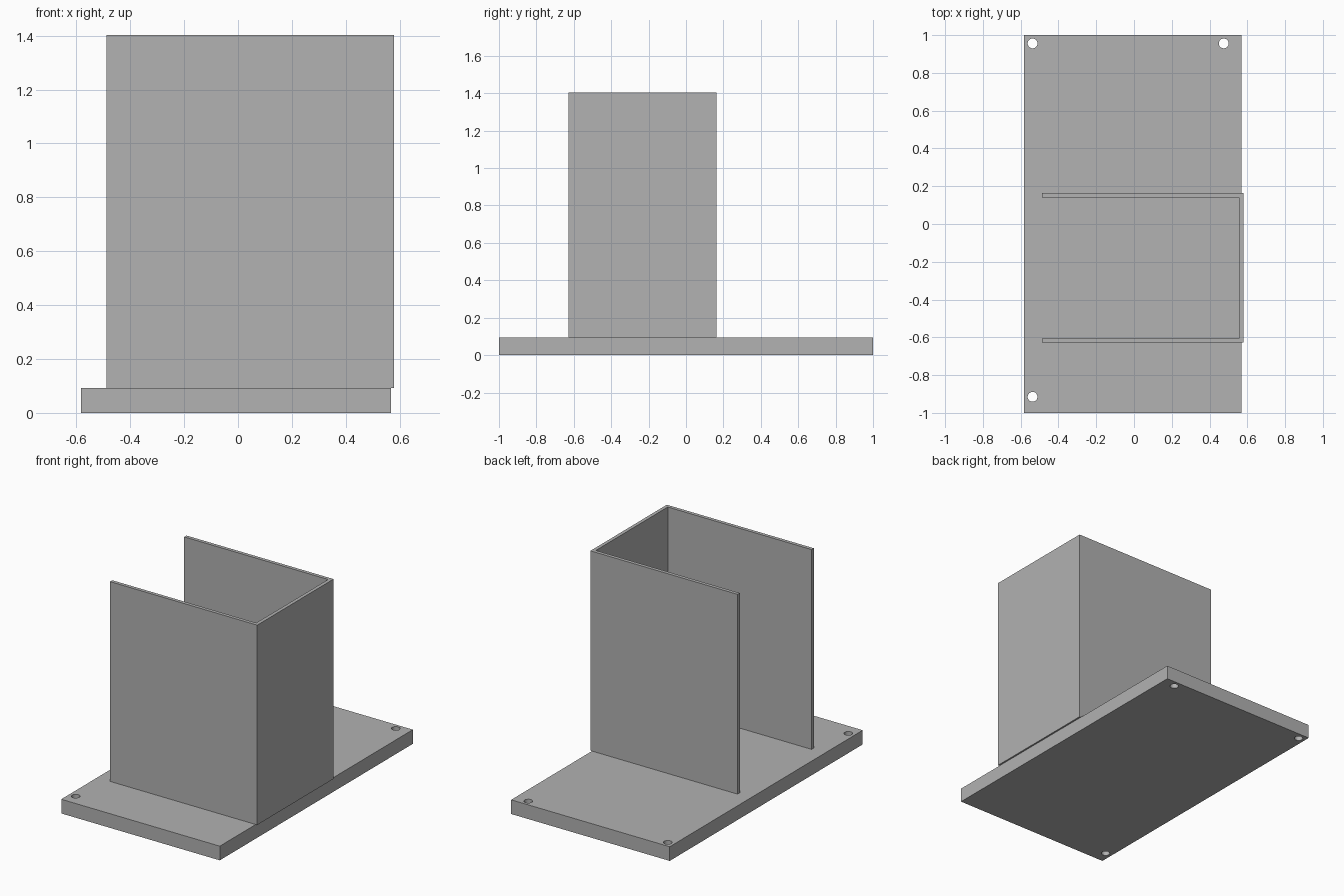
import bpy
import bmesh

cube = bpy.data.objects.get("Cube")
if cube:
    bpy.data.objects.remove(cube, do_unlink=True)

# Single grey material
grey = bpy.data.materials.new("plain_grey")
grey.use_nodes = True
GREY = (0.445, 0.445, 0.445, 1)
grey.diffuse_color = GREY
grey.node_tree.nodes["Principled BSDF"].inputs["Base Color"].default_value = GREY


def prism(name, outline, z0, z1):
    """Extrude a flat outline upward from z0 to z1."""
    bm = bmesh.new()
    face = bm.faces.new([bm.verts.new((x, y, z0)) for x, y in outline])
    grown = bmesh.ops.extrude_face_region(bm, geom=[face])["geom"]
    top = [v for v in grown if isinstance(v, bmesh.types.BMVert)]
    bmesh.ops.translate(bm, verts=top, vec=(0, 0, z1 - z0))
    bmesh.ops.recalc_face_normals(bm, faces=bm.faces)
    mesh = bpy.data.meshes.new(name)
    bm.to_mesh(mesh)
    bm.free()
    mesh.materials.append(grey)
    obj = bpy.data.objects.new(name, mesh)
    bpy.context.collection.objects.link(obj)
    return obj


BASE_TOP, WALL_TOP = 0.093, 1.403

# Base plate
left, right = -0.582, 0.568
base = prism("base_plate", [(left, -1), (right, -1), (right, 1), (left, 1)], 0, BASE_TOP)

# Screw holes in three corners
for x, y in [(-0.537, 0.956), (0.475, 0.956), (-0.537, -0.915)]:
    bpy.ops.mesh.primitive_cylinder_add(vertices=32, radius=0.026, depth=0.4, location=(x, y, 0.05))
    cutter = bpy.context.object
    cutter.name = "hole_cutter"
    cutter.data.materials.append(grey)
    bpy.context.view_layer.objects.active = base
    cut = base.modifiers.new("screw_hole", "BOOLEAN")
    cut.object = cutter
    cut.solver = "EXACT"
    bpy.ops.object.modifier_apply(modifier=cut.name)
    bpy.data.objects.remove(cutter, do_unlink=True)

# Three-sided upright wall, open toward -x and slightly overhanging the base
x0, x1, y0, y1, t = -0.488, 0.579, -0.628, 0.163, 0.023
prism("channel_wall", [
    (x0, y0), (x1, y0), (x1, y1), (x0, y1),
    (x0, y1 - t), (x1 - t, y1 - t), (x1 - t, y0 + t), (x0, y0 + t),
], BASE_TOP, WALL_TOP)

# Keep the hole walls smooth and every corner crisp
bpy.ops.object.select_all(action="DESELECT")
base.select_set(True)
bpy.context.view_layer.objects.active = base
bpy.ops.object.shade_smooth_by_angle()
